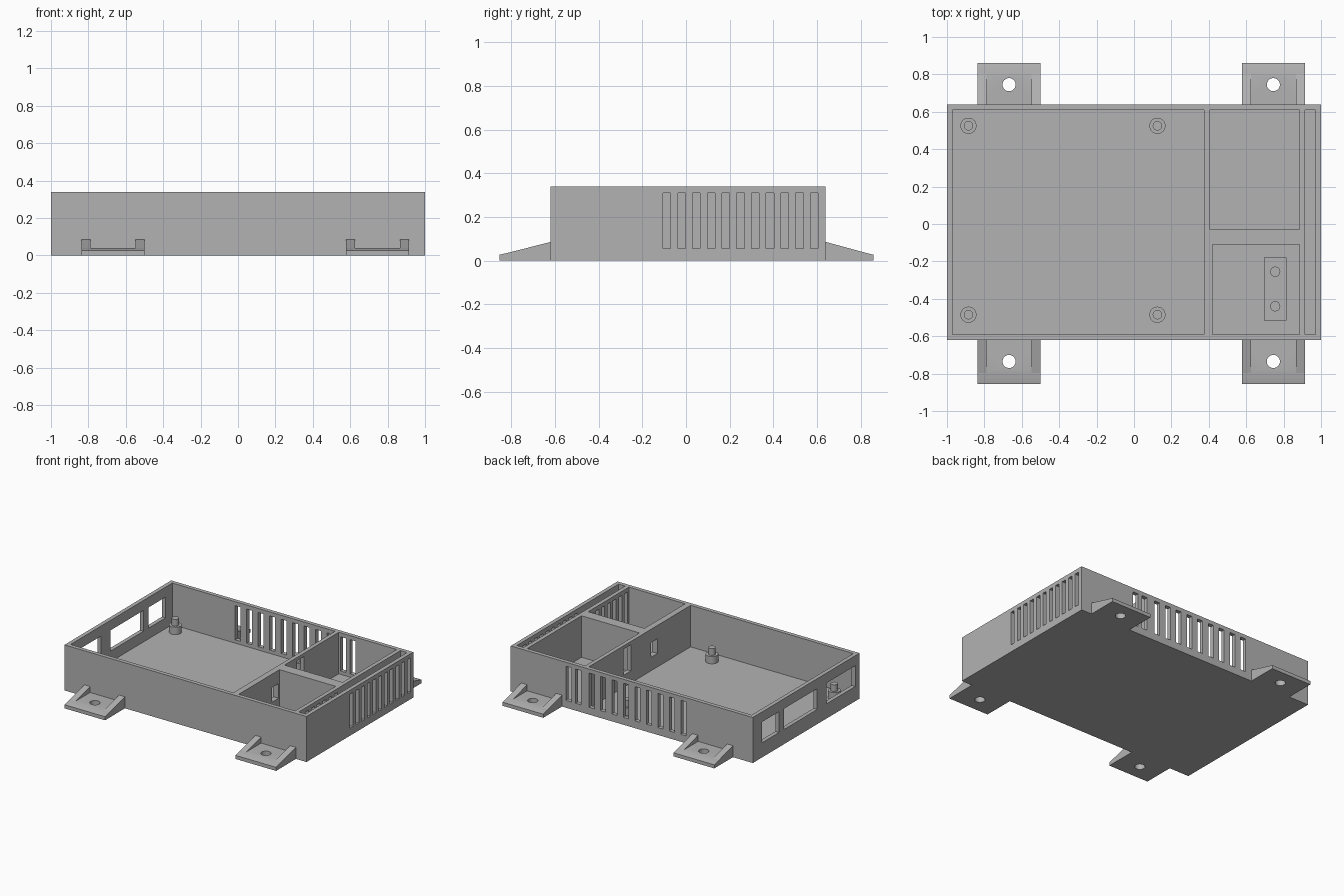
import bpy, bmesh
from mathutils import Vector, Matrix

cube = bpy.data.objects.get("Cube")
if cube:
    bpy.data.objects.remove(cube, do_unlink=True)

grey = bpy.data.materials.new("grey_plastic")
grey.use_nodes = True
grey.diffuse_color = (0.45, 0.45, 0.45, 1)
grey.node_tree.nodes["Principled BSDF"].inputs["Base Color"].default_value = (0.45, 0.45, 0.45, 1)


def finish(name, bm):
    bmesh.ops.recalc_face_normals(bm, faces=bm.faces[:])
    mesh = bpy.data.meshes.new(name)
    bm.to_mesh(mesh)
    bm.free()
    mesh.materials.append(grey)
    obj = bpy.data.objects.new(name, mesh)
    bpy.context.collection.objects.link(obj)
    return obj


def box(bm, x0, x1, y0, y1, z0, z1):
    centre = Vector((x0 + x1, y0 + y1, z0 + z1)) / 2
    size = Matrix.Diagonal((x1 - x0, y1 - y0, z1 - z0, 1))
    bmesh.ops.create_cube(bm, size=1, matrix=Matrix.Translation(centre) @ size)


def cylinder(bm, x, y, z0, z1, r):
    bmesh.ops.create_cone(bm, cap_ends=True, segments=32, radius1=r, radius2=r, depth=z1 - z0,
                          matrix=Matrix.Translation((x, y, (z0 + z1) / 2)))


def prism(bm, profile, x0, x1):
    """Extrude a (y, z) profile along x."""
    face = bm.faces.new([bm.verts.new((x0, y, z)) for y, z in profile])
    new = bmesh.ops.extrude_face_region(bm, geom=[face])["geom"]
    bmesh.ops.translate(bm, vec=(x1 - x0, 0, 0),
                        verts=[v for v in new if isinstance(v, bmesh.types.BMVert)])


def cut(obj, bm):
    """Subtract the shapes in bm, then discard the cutter."""
    cutter = finish("cutter", bm)
    cutter.hide_render = True
    mod = obj.modifiers.new("cut", 'BOOLEAN')
    mod.operation = 'DIFFERENCE'
    mod.solver = 'EXACT'
    mod.object = cutter
    graph = bpy.context.evaluated_depsgraph_get()
    mesh = bpy.data.meshes.new_from_object(obj.evaluated_get(graph))
    obj.modifiers.clear()
    obj.data = mesh
    bpy.data.objects.remove(cutter, do_unlink=True)


FLOOR, TOP = 0.03, 0.34
FRONT, BACK = -0.62, 0.64

# Open enclosure with four compartments
bm = bmesh.new()
box(bm, -1, 1, FRONT, BACK, 0, TOP)
enclosure = finish("enclosure", bm)
bm = bmesh.new()
for x0, x1, y0, y1 in ((-0.97, 0.375, -0.59, 0.61), (0.405, 0.885, -0.03, 0.61),
                       (0.42, 0.885, -0.59, -0.11), (0.915, 0.97, -0.59, 0.61)):
    box(bm, x0, x1, y0, y1, FLOOR, TOP + 0.1)
cut(enclosure, bm)

# Vent slots, connector windows and cable holes
bm = bmesh.new()
for i in range(11):
    y = -0.105 + i * 0.0675
    box(bm, 0.955, 1.05, y, y + 0.035, 0.055, 0.31)
for i in range(7):
    y = -0.575 + i * 0.0675
    box(bm, 0.87, 0.93, y, y + 0.035, 0.055, 0.31)
for x in [-0.45 + i * 0.095 for i in range(9)] + [0.42, 0.5]:
    box(bm, x, x + 0.045, 0.59, 0.7, 0.055, 0.31)
for y0, y1 in ((-0.57, -0.23), (-0.12, 0.27), (0.33, 0.53)):
    box(bm, -1.05, -0.95, y0, y1, 0.11, 0.265)
box(bm, 0.35, 0.43, 0.115, 0.2, 0.12, 0.315)
box(bm, 0.35, 0.44, -0.2, -0.12, 0.13, 0.24)
cut(enclosure, bm)

# Stepped board standoffs
for x, side in ((-0.885, "right"), (0.125, "left")):
    for y, end in ((-0.485, "front"), (0.525, "back")):
        bm = bmesh.new()
        cylinder(bm, x, y, FLOOR - 0.01, 0.085, 0.043)
        cylinder(bm, x, y, 0.08, 0.135, 0.025)
        finish(f"{end}_{side}_standoff", bm)

# Small mounting pad with two pegs
bm = bmesh.new()
box(bm, 0.695, 0.815, -0.515, -0.18, FLOOR - 0.01, 0.06)
for y in (-0.44, -0.255):
    cylinder(bm, 0.755, y, 0.05, 0.09, 0.027)
finish("mounting_pad", bm)

# Mounting feet: drilled plate between two sloping gussets
for x, side in ((-0.668, "right"), (0.745, "left")):
    for wall, tip, hole, end in ((FRONT, -0.855, -0.735, "front"), (BACK, 0.86, 0.745, "back")):
        knee = wall + (tip - wall) * 0.75
        bm = bmesh.new()
        prism(bm, [(wall, 0), (tip, 0), (tip, 0.027), (knee, 0.041), (wall, 0.041)],
              x - 0.168, x + 0.168)
        foot = finish(f"{end}_{side}_foot", bm)
        bm = bmesh.new()
        cylinder(bm, x, hole, -0.05, 0.1, 0.035)
        cut(foot, bm)
        bm = bmesh.new()
        for x0 in (x - 0.168, x + 0.12):
            prism(bm, [(wall, 0.041), (knee, 0.041), (wall, 0.086)], x0, x0 + 0.048)
        finish(f"{end}_{side}_gussets", bm)

# Smooth round parts while keeping edges sharp
bpy.ops.object.select_all(action='DESELECT')
for obj in bpy.context.collection.objects:
    if obj.type == 'MESH' and ("standoff" in obj.name or "foot" in obj.name or "pad" in obj.name):
        obj.select_set(True)
        bpy.context.view_layer.objects.active = obj
bpy.ops.object.shade_smooth_by_angle()
